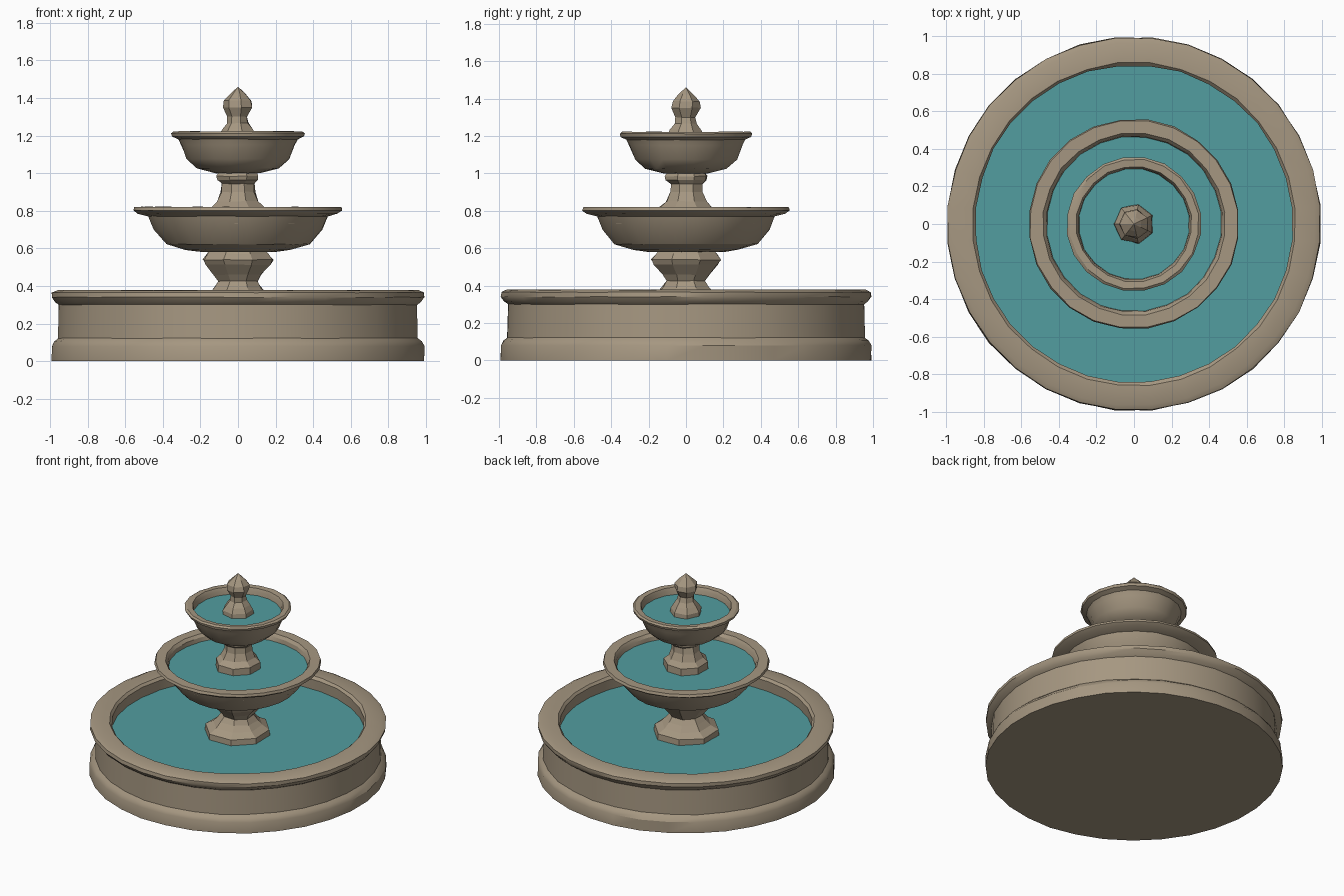
import bpy, bmesh, math, random

random.seed(4)
cube = bpy.data.objects.get("Cube")
if cube:
    bpy.data.objects.remove(cube, do_unlink=True)


def make_material(name, rgb):
    mat = bpy.data.materials.new(name)
    mat.use_nodes = True
    colour = (*rgb, 1)
    mat.diffuse_color = colour
    bsdf = next(n for n in mat.node_tree.nodes if n.type == 'BSDF_PRINCIPLED')
    bsdf.inputs["Base Color"].default_value = colour
    return mat


stone = make_material("weathered stone", (0.38, 0.31, 0.22))
water = make_material("teal water", (0.085, 0.34, 0.35))


def lathe(name, profile, sides, mat, wear=0.0, smooth=True):
    """Turn a (radius, height) profile around the z axis; wear nudges the corners."""
    bm = bmesh.new()
    rings = []
    for r, z in profile:
        if r == 0:
            rings.append([bm.verts.new((0, 0, z))])
            continue
        ring = []
        for i in range(sides):
            a = math.tau * (i + 0.5) / sides
            rr = r + random.uniform(-wear, wear)
            zz = z + random.uniform(-wear, wear) * 0.5
            ring.append(bm.verts.new((rr * math.cos(a), rr * math.sin(a), max(zz, 0))))
        rings.append(ring)
    for low, high in zip(rings, rings[1:]):
        for i in range(sides):
            j = (i + 1) % sides
            if len(low) == 1:
                bm.faces.new((low[0], high[j], high[i]))
            elif len(high) == 1:
                bm.faces.new((low[i], low[j], high[0]))
            else:
                bm.faces.new((low[i], low[j], high[j], high[i]))
    bmesh.ops.recalc_face_normals(bm, faces=bm.faces)
    mesh = bpy.data.meshes.new(name)
    bm.to_mesh(mesh)
    bm.free()
    mesh.materials.append(mat)
    obj = bpy.data.objects.new(name, mesh)
    bpy.context.collection.objects.link(obj)
    if smooth:
        bpy.ops.object.select_all(action='DESELECT')
        obj.select_set(True)
        bpy.context.view_layer.objects.active = obj
        bpy.ops.object.shade_smooth_by_angle(angle=math.radians(30))
    return obj


def water_disc(name, radius, z, sides):
    # Thin closed sheet of water filling a basin
    lathe(name, [(0, z - .008), (radius, z - .008), (radius, z), (0, z)], sides, water)


# Ground basin: plinth, recessed wall and overhanging rim
lathe("ground_basin", [
    (0, 0), (.995, 0), (.995, .08), (.98, .105), (.96, .122), (.955, .3),
    (.975, .315), (.993, .34), (.993, .365), (.965, .378), (.86, .378),
    (.845, .36), (.85, .24), (0, .24)], 32, stone, .003)
water_disc("ground_water", .853, .285, 32)

# Lower pedestal with octagonal foot and flared cup
lathe("lower_pedestal", [
    (0, .25), (.225, .25), (.22, .325), (.17, .355), (.135, .39), (.11, .425),
    (.135, .46), (.185, .515), (.2, .54), (.175, .57), (.15, .6), (0, .6)],
    8, stone, .006, False)

# Middle bowl
lathe("middle_bowl", [
    (0, .58), (.2, .58), (.28, .592), (.385, .622), (.45, .7), (.48, .77),
    (.535, .785), (.56, .802), (.555, .82), (.485, .82), (.47, .8),
    (.46, .73), (0, .73)], 24, stone, .003)
water_disc("middle_water", .47, .77, 24)

# Middle pedestal
lathe("middle_pedestal", [
    (0, .73), (.155, .73), (.15, .82), (.115, .85), (.095, .9), (.09, .945),
    (.115, .965), (.12, .985), (.1, 1.02), (0, 1.02)], 8, stone, .006, False)

# Upper bowl
lathe("upper_bowl", [
    (0, 1.0), (.12, 1.0), (.22, 1.025), (.275, 1.075), (.305, 1.15),
    (.32, 1.18), (.353, 1.195), (.358, 1.213), (.345, 1.222), (.308, 1.22),
    (.298, 1.2), (.29, 1.13), (0, 1.13)], 20, stone, .003)
water_disc("upper_water", .297, 1.17, 20)

# Finial: foot, neck and pointed bud
lathe("finial", [
    (0, 1.13), (.11, 1.13), (.105, 1.2), (.085, 1.235), (.06, 1.265),
    (.055, 1.3), (.08, 1.35), (.075, 1.385), (.04, 1.425), (0, 1.46)],
    7, stone, .005, False)
